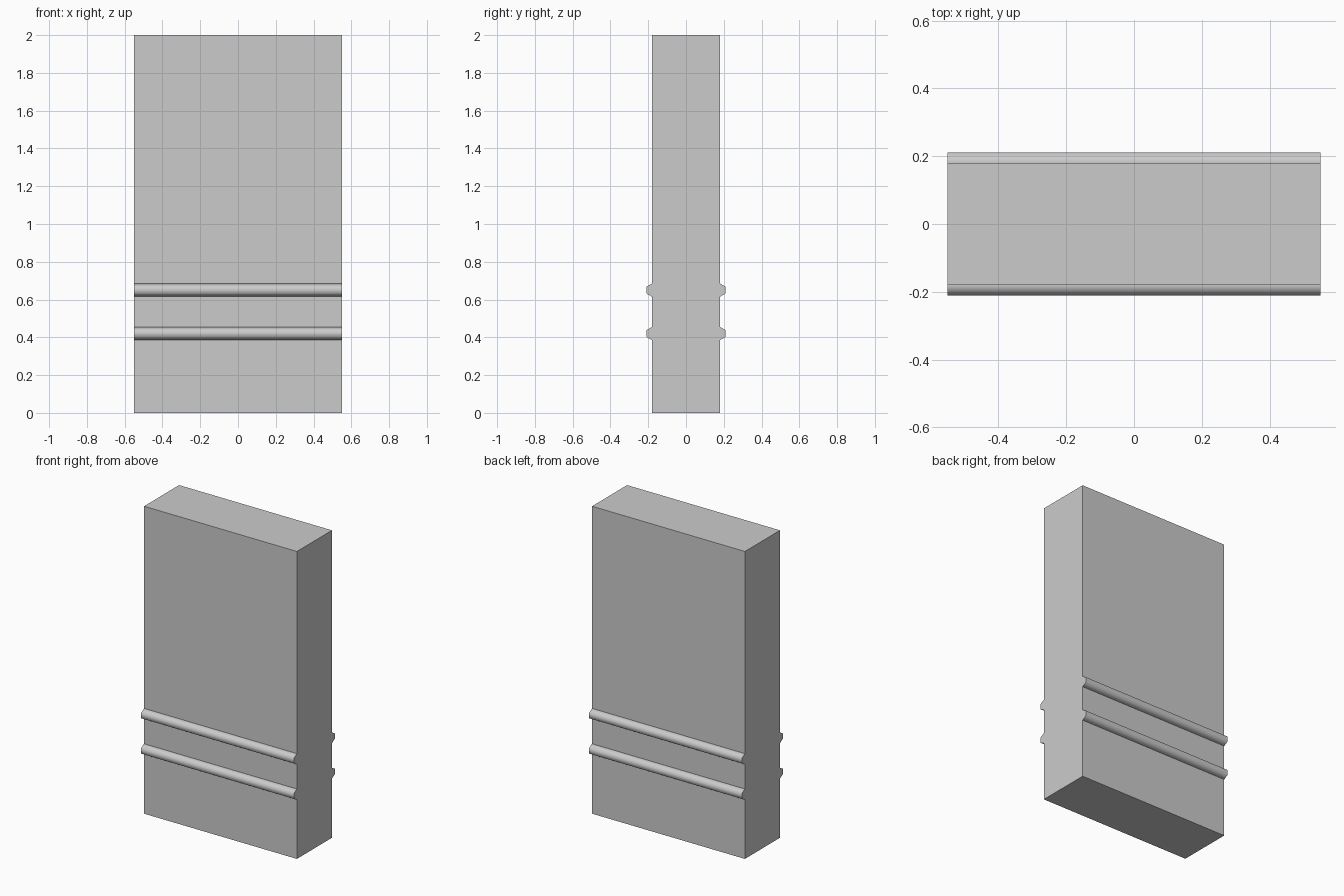
import bpy, math

if "Cube" in bpy.data.objects:
    bpy.data.objects.remove(bpy.data.objects["Cube"])

WIDTH, DEPTH, HEIGHT = 1.1, 0.36, 2.0

# Main slab
bpy.ops.mesh.primitive_cube_add(size=1, location=(0, 0, HEIGHT / 2))
slab = bpy.context.object
slab.name = "slab"
slab.scale = (WIDTH, DEPTH, HEIGHT)
bpy.ops.object.transform_apply(location=False, rotation=False, scale=True)


# Six-sided horizontal rib, half sunk into the slab face
def add_rib(name, y, z):
    bpy.ops.mesh.primitive_cylinder_add(vertices=6, radius=0.035, depth=WIDTH,
                                        location=(0, y, z))
    rib = bpy.context.object
    rib.name = name
    # Corners point up and down, a flat side faces outward
    for v in rib.data.vertices:
        x, yy, zz = v.co
        v.co = (zz, x, yy)
    # Smooth round the rib, sharp at the end caps
    bpy.ops.object.shade_smooth_by_angle(angle=math.radians(70))


for side, y in (("front", -DEPTH / 2), ("back", DEPTH / 2)):
    for level, z in (("lower", 0.42), ("upper", 0.65)):
        add_rib(f"{side}_{level}_rib", y, z)
